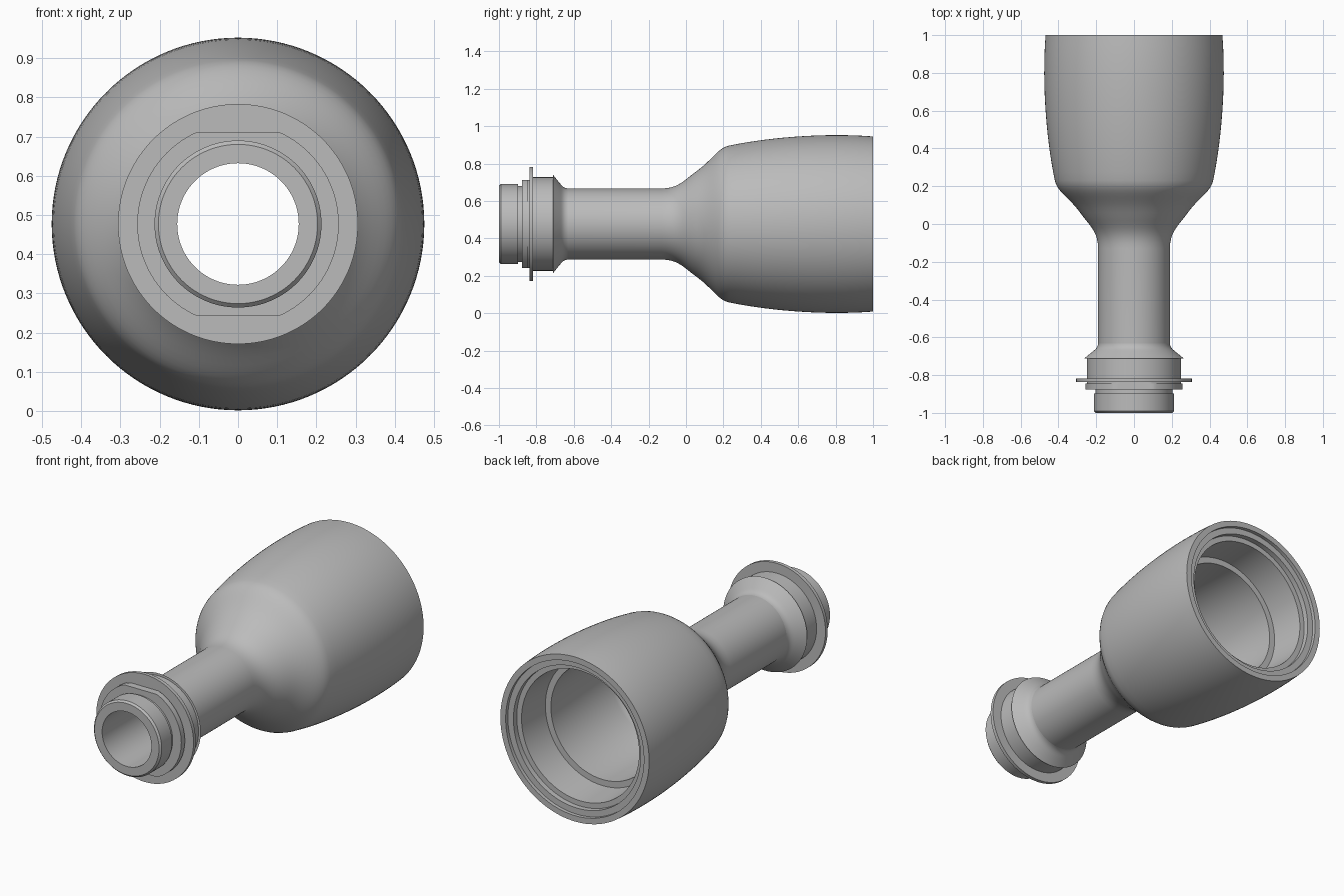
import bpy, bmesh, math
from mathutils import Vector, Matrix
from mathutils.geometry import interpolate_bezier

AXIS_Z = 0.477
SEGMENTS = 128

if "Cube" in bpy.data.objects:
    bpy.data.objects.remove(bpy.data.objects["Cube"])

grey = bpy.data.materials.new("plain grey")
grey.use_nodes = True
colour = (0.5, 0.5, 0.5, 1)
grey.diffuse_color = colour
grey.node_tree.nodes["Principled BSDF"].inputs["Base Color"].default_value = colour


def curve(a, b, c, d, steps=10):
    """Bezier stretch of a profile, as (y, radius) points."""
    pts = interpolate_bezier(*[Vector((*p, 0)) for p in (a, b, c, d)], steps)
    return [(p.x, p.y) for p in pts]


def lathe(name, profile, flat=None):
    """Spin a closed (y, radius) profile around the lengthwise axis."""
    bm = bmesh.new()
    verts = [bm.verts.new((0, y, r)) for y, r in profile]
    edges = [bm.edges.new((v, verts[(i + 1) % len(verts)])) for i, v in enumerate(verts)]
    bmesh.ops.spin(bm, geom=verts + edges, cent=(0, 0, 0), axis=(0, 1, 0),
                   angle=math.tau, steps=SEGMENTS, use_merge=True)
    bmesh.ops.remove_doubles(bm, verts=bm.verts, dist=1e-5)
    if flat:
        for v in bm.verts:
            v.co.z = max(-flat, min(flat, v.co.z))
    bmesh.ops.recalc_face_normals(bm, faces=bm.faces)
    bmesh.ops.translate(bm, verts=bm.verts, vec=(0, 0, AXIS_Z))
    mesh = bpy.data.meshes.new(name)
    bm.to_mesh(mesh)
    bm.free()
    mesh.materials.append(grey)
    obj = bpy.data.objects.new(name, mesh)
    bpy.context.collection.objects.link(obj)
    bpy.ops.object.select_all(action="DESELECT")
    bpy.context.view_layer.objects.active = obj
    obj.select_set(True)
    bpy.ops.object.shade_smooth_by_angle(angle=math.radians(25))
    return obj


# Hollow body: neck, flared shoulder, rounded bell and stepped bore
outer = [(-0.85, 0.19)]
outer += curve((-0.13, 0.19), (-0.04, 0.19), (-0.01, 0.235), (0.06, 0.285))
outer += curve((0.06, 0.285), (0.14, 0.343), (0.17, 0.406), (0.23, 0.419))[1:]
outer += curve((0.23, 0.419), (0.45, 0.465), (0.75, 0.488), (1.0, 0.468), 16)[1:]
rim = [(1.0, 0.435), (0.98, 0.435), (0.98, 0.40), (0.95, 0.40), (0.95, 0.37)]
bore = [(0.75, 0.36), (0.75, 0.325), (0.22, 0.325)]
bore += curve((0.2, 0.32), (0.1, 0.29), (0.0, 0.155), (-0.12, 0.155))
lathe("hollow_body", outer + rim + bore + [(-0.85, 0.155)])

# Spout with a chamfered lip and a shallow neck groove
lathe("spout", [(-1.0, 0.155), (-1.0, 0.203), (-0.99, 0.213), (-0.897, 0.213),
                (-0.897, 0.203), (-0.83, 0.203), (-0.83, 0.155)])

# Ring with two flats and a thin relief groove behind it
lathe("keyed_ring", [(-0.877, 0.17), (-0.877, 0.257), (-0.845, 0.257),
                     (-0.845, 0.25), (-0.83, 0.25), (-0.83, 0.17)], flat=0.235)

# Wide thin flange
lathe("flange", [(-0.837, 0.17), (-0.837, 0.306), (-0.817, 0.306), (-0.817, 0.17)])

# Collar that steps out and tapers down to the neck
taper = curve((-0.672, 0.215), (-0.66, 0.2), (-0.65, 0.19), (-0.625, 0.189), 6)
lathe("tapered_collar", [(-0.82, 0.17), (-0.82, 0.25), (-0.712, 0.25),
                         (-0.712, 0.264)] + taper + [(-0.625, 0.17)])
